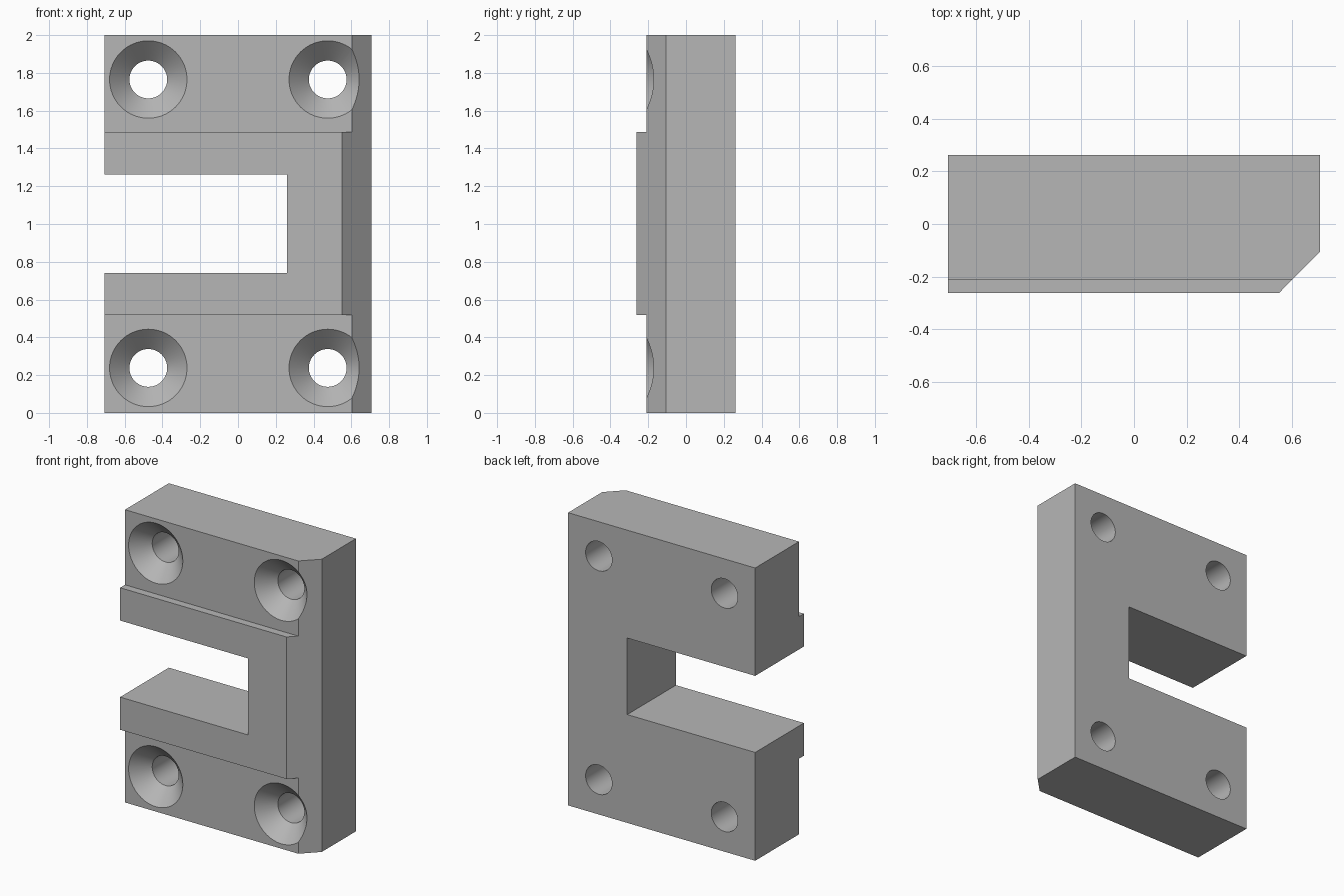
import bpy, bmesh
from math import pi, radians
from mathutils import Vector

if "Cube" in bpy.data.objects:
    bpy.data.objects.remove(bpy.data.objects["Cube"])

W, D, H = 0.707, 0.263, 2.0      # half width, half depth, height
STEP_Y = -0.21                   # recessed front face
PAD_LOW, PAD_HIGH = 0.517, 1.487
HOLE_R, SINK_R = 0.1, 0.205

grey = bpy.data.materials.new("plain grey")
grey.use_nodes = True
colour = (0.47, 0.47, 0.47, 1)
grey.diffuse_color = colour
grey.node_tree.nodes["Principled BSDF"].inputs["Base Color"].default_value = colour


def make_object(name, bm):
    bmesh.ops.recalc_face_normals(bm, faces=bm.faces)
    mesh = bpy.data.meshes.new(name)
    bm.to_mesh(mesh)
    bm.free()
    mesh.materials.append(grey)
    obj = bpy.data.objects.new(name, mesh)
    bpy.context.collection.objects.link(obj)
    return obj


def prism(name, outline, z0, z1):
    bm = bmesh.new()
    face = bm.faces.new([bm.verts.new((x, y, z0)) for x, y in outline])
    top = bmesh.ops.extrude_face_region(bm, geom=[face])["geom"]
    verts = [v for v in top if isinstance(v, bmesh.types.BMVert)]
    bmesh.ops.translate(bm, verts=verts, vec=(0, 0, z1 - z0))
    return make_object(name, bm)


def box(name, x0, x1, y0, y1, z0, z1):
    return prism(name, [(x0, y0), (x1, y0), (x1, y1), (x0, y1)], z0, z1)


def countersink(name, x, z):
    # Drill and 45 degree countersink turned around the y axis
    lip = 0.02
    profile = [(0, STEP_Y - lip), (SINK_R + lip, STEP_Y - lip),
               (HOLE_R, STEP_Y + SINK_R - HOLE_R), (HOLE_R, D + 0.1), (0, D + 0.1)]
    bm = bmesh.new()
    verts = [bm.verts.new((x + r, y, z)) for r, y in profile]
    edges = [bm.edges.new(pair) for pair in zip(verts, verts[1:])]
    bmesh.ops.spin(bm, geom=verts + edges, cent=Vector((x, 0, z)), axis=(0, 1, 0),
                   angle=2 * pi, steps=64)
    bmesh.ops.remove_doubles(bm, verts=bm.verts, dist=0.0001)
    return make_object(name, bm)


# Block with one bevelled front corner
block = prism("mounting_block",
              [(-W, -D), (0.55, -D), (W, -0.105), (W, D), (-W, D)], 0, H)

# Front steps, side slot and four screw holes
cutters = [
    box("lower_step_cutter", -1, 1, -1, STEP_Y, -0.5, PAD_LOW),
    box("upper_step_cutter", -1, 1, -1, STEP_Y, PAD_HIGH, H + 0.5),
    box("slot_cutter", -1, 0.26, -1, 1, 0.74, 1.263),
]
for side, x in (("right", -0.475), ("left", 0.475)):
    for level, z in (("lower", 0.238), ("upper", 1.765)):
        cutters.append(countersink(f"{level}_{side}_hole_cutter", x, z))

bpy.ops.object.select_all(action="DESELECT")
block.select_set(True)
bpy.context.view_layer.objects.active = block
for cutter in cutters:
    cut = block.modifiers.new(cutter.name, "BOOLEAN")
    cut.operation = "DIFFERENCE"
    cut.solver = "EXACT"
    cut.object = cutter
    bpy.ops.object.modifier_apply(modifier=cut.name)
for cutter in cutters:
    bpy.data.objects.remove(cutter)

bpy.ops.object.shade_smooth_by_angle(angle=radians(30))
